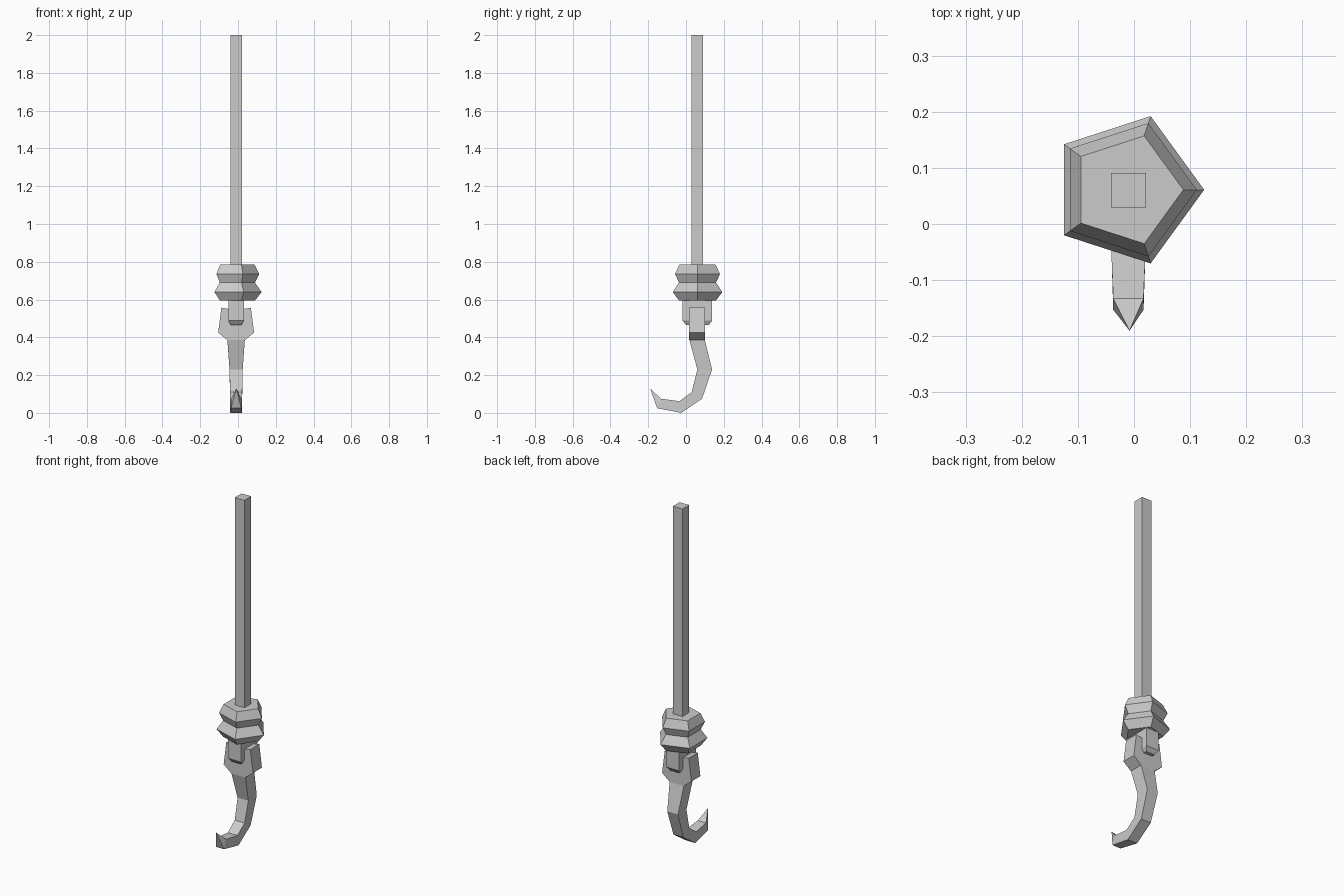
import bpy, bmesh, math

if "Cube" in bpy.data.objects:
    bpy.data.objects.remove(bpy.data.objects["Cube"])

CX, CY = -0.01, 0.06   # shared axis of the shaft and its fittings

metal = bpy.data.materials.new("grey metal")
metal.diffuse_color = (0.6, 0.6, 0.6, 1)
metal.use_nodes = True
metal.node_tree.nodes["Principled BSDF"].inputs["Base Color"].default_value = metal.diffuse_color


def finish(name, bm):
    bmesh.ops.recalc_face_normals(bm, faces=bm.faces)
    mesh = bpy.data.meshes.new(name)
    bm.to_mesh(mesh)
    bm.free()
    mesh.materials.append(metal)
    ob = bpy.data.objects.new(name, mesh)
    bpy.context.collection.objects.link(ob)
    return ob


def loft(name, rings):
    """Skin closed rings of equal size and cap both ends."""
    bm = bmesh.new()
    loops = [[bm.verts.new(p) for p in ring] for ring in rings]
    for a, b in zip(loops, loops[1:]):
        n = len(a)
        for i in range(n):
            j = (i + 1) % n
            bm.faces.new((a[i], a[j], b[j], b[i]))
    bm.faces.new(loops[0])
    bm.faces.new(loops[-1])
    bmesh.ops.remove_doubles(bm, verts=bm.verts, dist=1e-5)
    return finish(name, bm)


def rect(hx, hy, z):
    return [(CX + sx * hx, CY + sy * hy, z)
            for sx, sy in ((-1, -1), (1, -1), (1, 1), (-1, 1))]


def pentagon(r, z):
    return [(CX - 0.003 + r * math.cos(k * math.tau / 5),
             CY + 0.001 + r * math.sin(k * math.tau / 5), z) for k in range(5)]


# Long square shaft
loft("shaft", [rect(0.031, 0.031, 0.70), rect(0.031, 0.031, 2.0)])

# Double-flared five-sided collar
loft("collar", [pentagon(r, z) for r, z in
                ((0.103, 0.595), (0.138, 0.64), (0.103, 0.69),
                 (0.125, 0.735), (0.101, 0.785))])

# Tongue below the collar, chamfered at its lower end
loft("tongue", [rect(0.028, 0.06, 0.465), rect(0.041, 0.078, 0.488),
                rect(0.041, 0.078, 0.60)])

# Fork gripping the tongue on both sides
half = [(0.046, 0.385), (0.095, 0.425), (0.078, 0.557), (0.038, 0.55), (0.038, 0.48)]
outline = half + [(-x, z) for x, z in reversed(half)]
loft("fork", [[(CX + x, y, z) for x, z in outline] for y in (0.017, 0.10)])

# Curved hook: inner (y, z), outer (y, z), half width
sections = [((0.018, 0.387), (0.10, 0.385), 0.046),
            ((0.06, 0.23), (0.138, 0.23), 0.035),
            ((0.03, 0.11), (0.085, 0.075), 0.032),
            ((-0.035, 0.062), (-0.025, 0.0), 0.031),
            ((-0.133, 0.075), (-0.153, 0.025), 0.027)]
rings = [[(CX + s * w, *p) for s, p in ((-1, i), (1, i), (1, o), (-1, o))]
         for i, o, w in sections]
hook = loft("hook", rings)

# Pull the open end of the hook out to a sharp point
bm = bmesh.new()
bm.from_mesh(hook.data)
end = min(bm.faces, key=lambda f: f.calc_center_median().y)
bmesh.ops.poke(bm, faces=[end])
tip = min(bm.verts, key=lambda v: abs(v.co.x - CX))
tip.co = (CX + 0.002, -0.19, 0.13)
bmesh.ops.recalc_face_normals(bm, faces=bm.faces)
bm.to_mesh(hook.data)
bm.free()
